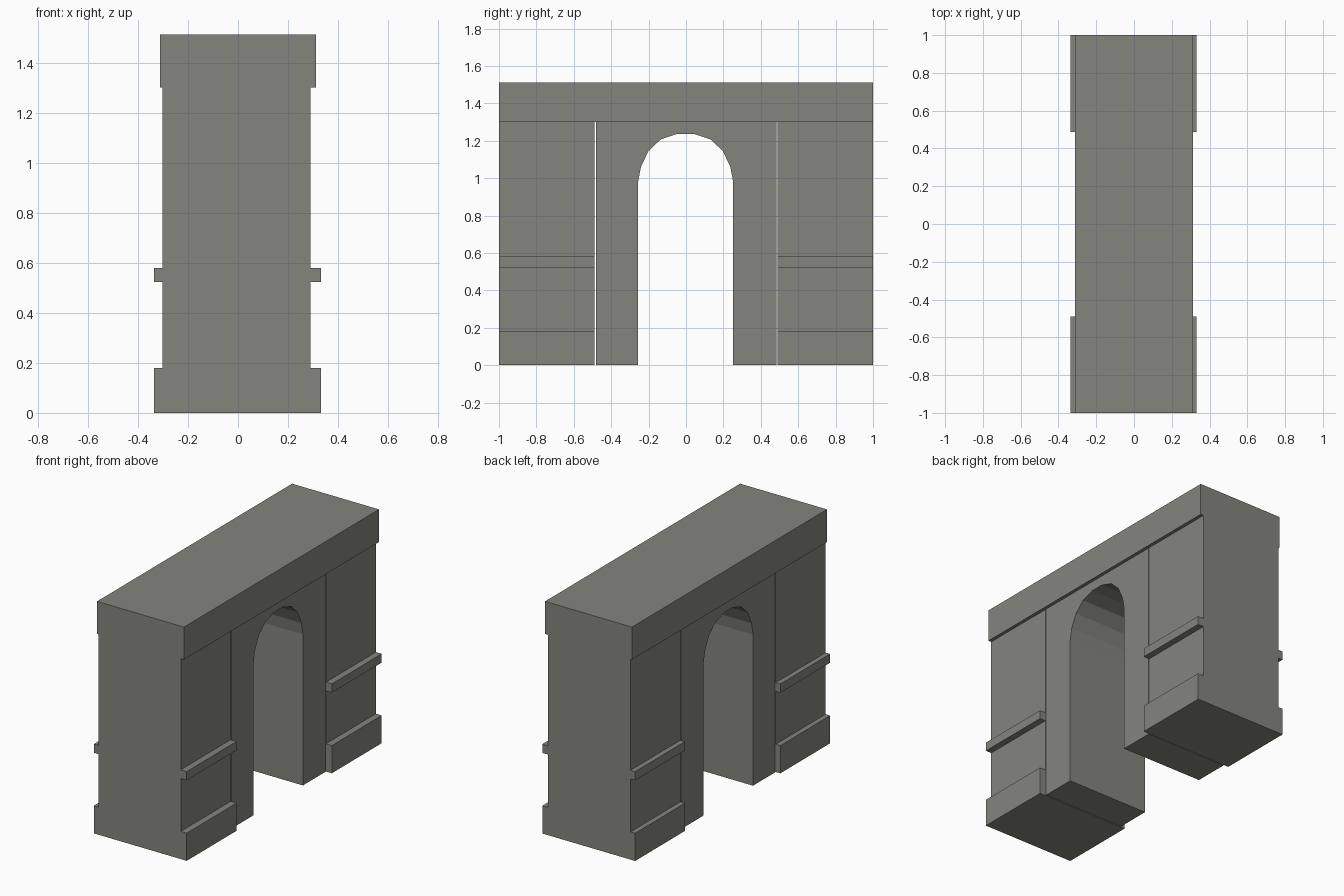
import bpy, bmesh

if "Cube" in bpy.data.objects:
    bpy.data.objects.remove(bpy.data.objects["Cube"])

stone = bpy.data.materials.new("grey stone")
stone.diffuse_color = (0.235, 0.235, 0.21, 1)
stone.use_nodes = True
stone.node_tree.nodes["Principled BSDF"].inputs["Base Color"].default_value = stone.diffuse_color


def finish(name, bm):
    bmesh.ops.recalc_face_normals(bm, faces=bm.faces)
    me = bpy.data.meshes.new(name)
    bm.to_mesh(me)
    bm.free()
    me.materials.append(stone)
    ob = bpy.data.objects.new(name, me)
    bpy.context.collection.objects.link(ob)
    return ob


def extrude(name, pts, axis, lo, hi):
    """Extrude a 2D outline along x (outline is y,z) or y (outline is x,z)."""
    bm = bmesh.new()
    vs = [bm.verts.new((lo, a, b) if axis == "x" else (a, lo, b)) for a, b in pts]
    face = bm.faces.new(vs)
    new = bmesh.ops.extrude_face_region(bm, geom=[face])["geom"]
    d = (hi - lo, 0, 0) if axis == "x" else (0, hi - lo, 0)
    bmesh.ops.translate(bm, vec=d, verts=[g for g in new if isinstance(g, bmesh.types.BMVert)])
    return finish(name, bm)


# side piers, with plinth and string-course steps in the profile
right = [(0.332, 0), (0.332, 0.18), (0.29, 0.18), (0.29, 0.523),
         (0.332, 0.523), (0.332, 0.58), (0.29, 0.58), (0.29, 1.3)]
left = [(-0.335 if x > 0.3 else -0.302, z) for x, z in reversed(right)]
extrude("front_pier", right + left, "y", -1.0, -0.489)
extrude("back_pier", right + left, "y", 0.488, 1.0)

# centre wall with faceted arch opening, a thin gap away from the piers
half = [(0.252, 0), (0.252, 0.98), (0.237, 1.06), (0.197, 1.145), (0.13, 1.208), (0.043, 1.237)]
arch = half + [(-y - 0.004, z) for y, z in reversed(half)]
outline = [(-0.482, 0), (-0.482, 1.3), (0.484, 1.3), (0.484, 0)]
extrude("arch_wall", outline + arch, "x", -0.302, 0.29)

# top cornice block
c = 0.312
extrude("cornice", [(-c, 1.3), (c, 1.3), (c, 1.512), (-c, 1.512)], "y", -1.0, 1.0)
